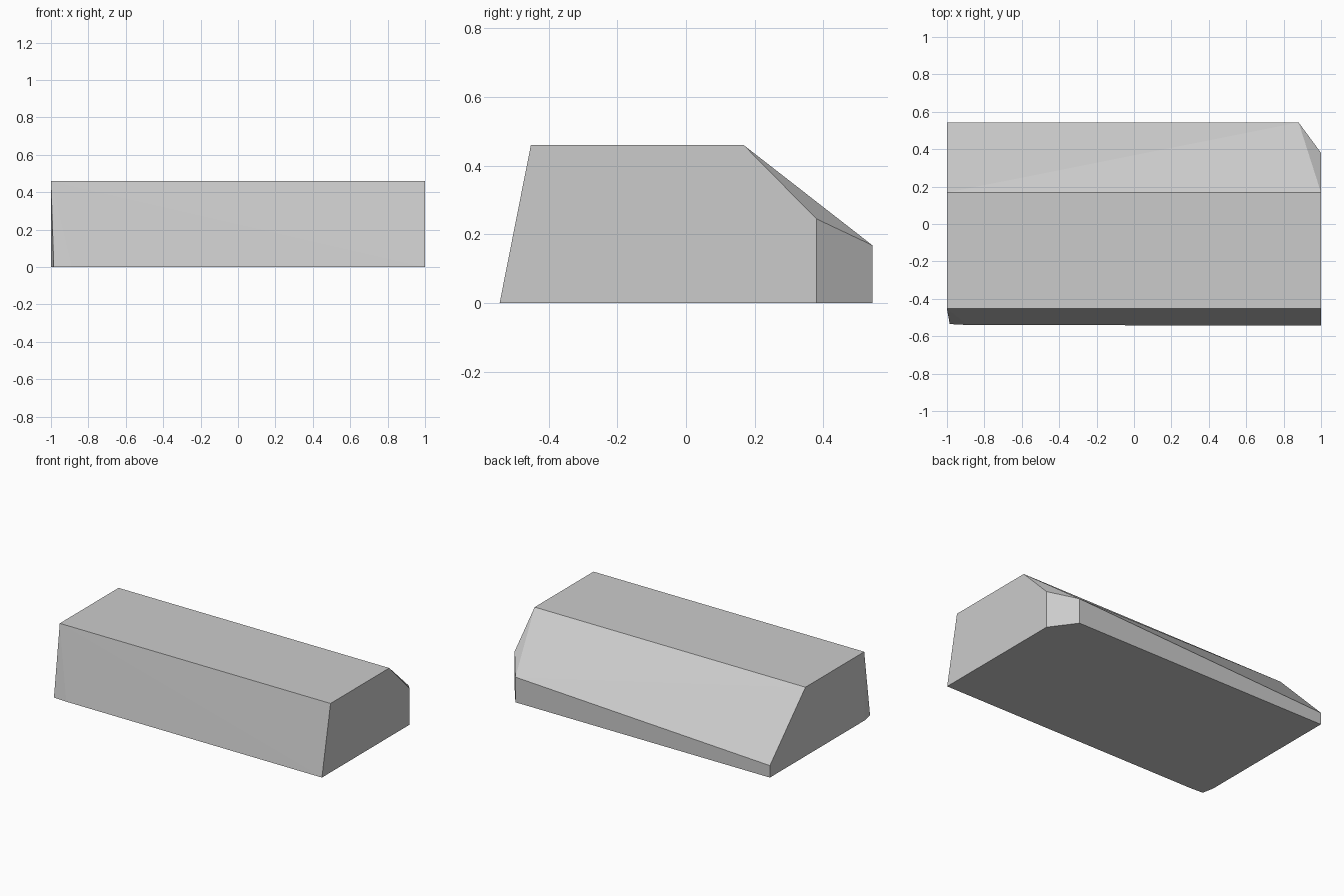
import bpy
import bmesh

default = bpy.data.objects.get("Cube")
if default:
    bpy.data.objects.remove(default, do_unlink=True)


def make_material(name, color):
    mat = bpy.data.materials.new(name)
    mat.use_nodes = True
    mat.diffuse_color = color
    mat.node_tree.nodes["Principled BSDF"].inputs["Base Color"].default_value = color
    return mat


TOP = 0.46

# Footprint corners, each with the height of the wall that rises from it
footprint = [
    (-1, 0.543, 0.08),      # low back corner
    (0.88, 0.543, 0.168),   # cut back corner
    (1, 0.38, 0.245),
    (1, -0.543, 0),         # front foot, leaning in to the roof
    (-0.89, -0.54, 0),
    (-0.985, -0.535, 0),
    (-1, -0.455, 0),
]
# Flat roof between the leaning front and the sloping back
roof = [(x, y, TOP) for x in (-1, 1) for y in (-0.452, 0.168)]

bm = bmesh.new()
for x, y, height in footprint:
    bm.verts.new((x, y, 0))
    if height:
        bm.verts.new((x, y, height))
for corner in roof:
    bm.verts.new(corner)
bmesh.ops.convex_hull(bm, input=bm.verts[:])

# Merge triangles that share a plane, keeping the folded slope
bmesh.ops.dissolve_limit(bm, angle_limit=0.005, verts=bm.verts[:], edges=bm.edges[:])
bmesh.ops.recalc_face_normals(bm, faces=bm.faces[:])

mesh = bpy.data.meshes.new("sloped_block")
bm.to_mesh(mesh)
bm.free()
mesh.materials.append(make_material("plain grey", (0.6, 0.6, 0.6, 1)))
block = bpy.data.objects.new("sloped_block", mesh)
bpy.context.collection.objects.link(block)
